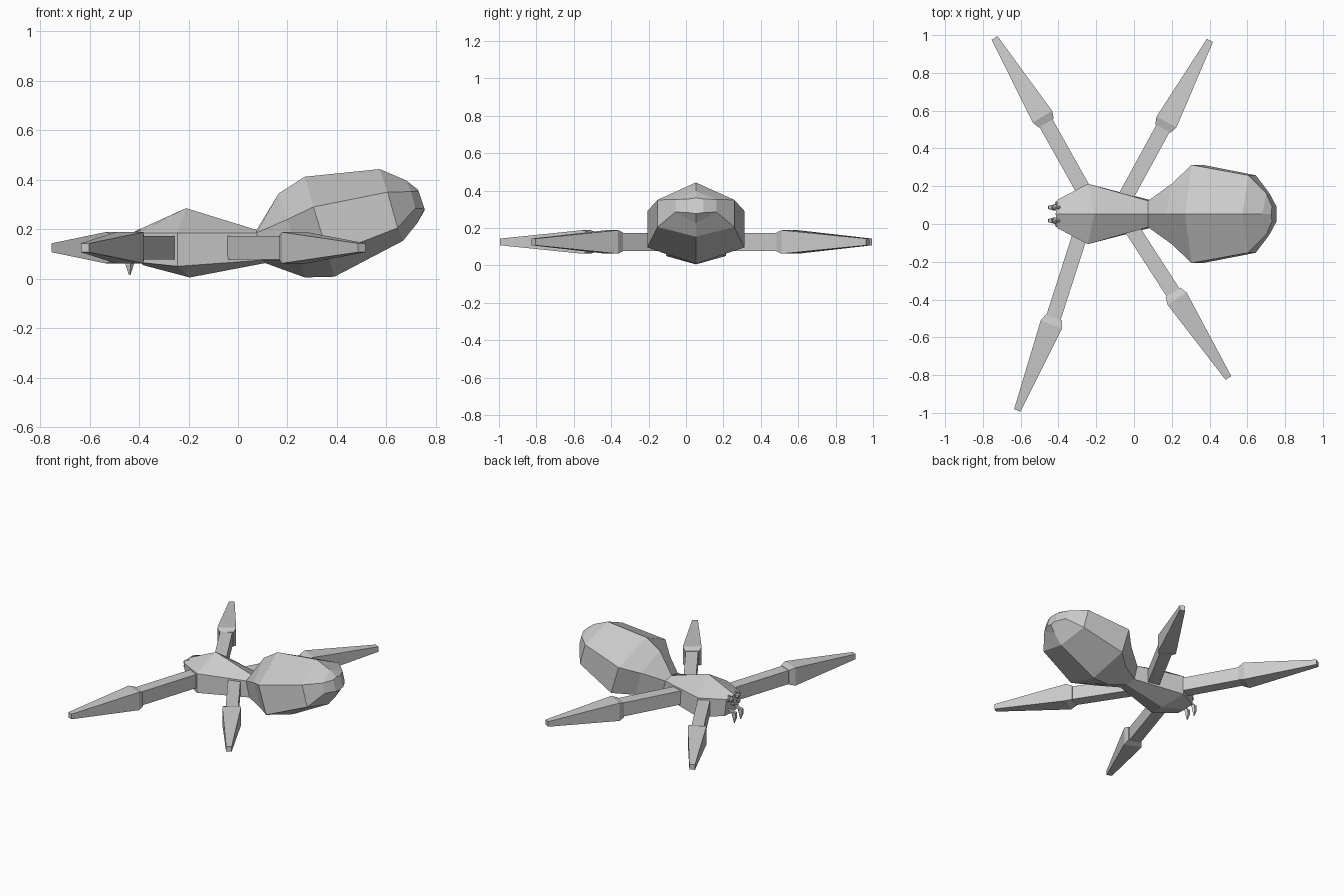
import bpy, bmesh, math
from mathutils import Vector

if "Cube" in bpy.data.objects:
    bpy.data.objects.remove(bpy.data.objects["Cube"])

CY = 0.053  # the body's plane of symmetry


def mesh_object(name, bm):
    bmesh.ops.recalc_face_normals(bm, faces=bm.faces[:])
    me = bpy.data.meshes.new(name)
    bm.to_mesh(me)
    bm.free()
    ob = bpy.data.objects.new(name, me)
    bpy.context.collection.objects.link(ob)
    return ob


def loft(bm, rings, caps=True):
    loops = [[bm.verts.new(p) for p in r] for r in rings]
    for a, b in zip(loops, loops[1:]):
        n = len(a)
        for i in range(n):
            bm.faces.new((a[i], a[(i + 1) % n], b[(i + 1) % n], b[i]))
    if caps:
        bm.faces.new(loops[0])
        bm.faces.new(loops[-1])
    return loops


def hex_ring(top, upper, lower, bottom, w):
    # ridge, two upper sides, two lower sides, keel; each given as (x, z)
    return [(top[0], CY, top[1]),
            (upper[0], CY + w, upper[1]), (lower[0], CY + w, lower[1]),
            (bottom[0], CY, bottom[1]),
            (lower[0], CY - w, lower[1]), (upper[0], CY - w, upper[1])]


# Head and thorax
bm = bmesh.new()
loft(bm, [
    hex_ring((-.415, .192), (-.405, .185), (-.39, .065), (-.385, .055), .075),
    hex_ring((-.21, .285), (-.245, .185), (-.245, .05), (-.195, .005), .16),
    hex_ring((.075, .197), (.075, .185), (.10, .075), (.11, .063), .07),
])
mesh_object("thorax", bm)

# Abdomen, with tilted rings and a small blunt end
bm = bmesh.new()
loft(bm, [
    hex_ring((.075, .197), (.075, .185), (.10, .075), (.11, .063), .07),
    hex_ring((.165, .345), (.20, .24), (.25, .075), (.27, .005), .16),
    hex_ring((.27, .412), (.305, .29), (.364, .096), (.39, .008), .26),
    hex_ring((.573, .443), (.605, .35), (.645, .205), (.667, .153), .205),
    hex_ring((.68, .397), (.70, .352), (.717, .285), (.725, .225), .11),
    hex_ring((.727, .36), (.73, .355), (.754, .282), (.754, .276), .04),
])
mesh_object("abdomen", bm)


# Legs: square thigh, flared knee and tapering shin
def leg(name, hip, knee, tip):
    hip, knee, tip = (Vector((*p, .125)) for p in (hip, knee, tip))
    d1, d2 = (knee - hip).normalized(), (tip - knee).normalized()

    def box(c, d, w, h):
        s = Vector((-d.y, d.x, 0)) * w
        u = Vector((0, 0, h))
        return [c - s - u, c + s - u, c + s + u, c - s + u]

    bm = bmesh.new()
    loft(bm, [box(hip, d1, .04, .048), box(knee, d1, .04, .048)])
    loft(bm, [box(knee - d2 * .04, d2, .046, .05),
              box(knee, d2, .06, .063),
              box(tip, d2, .018, .018)])
    mesh_object(name, bm)


leg("front_left_leg", (-.20, .06), (-.485, .568), (-.738, .985))
leg("back_left_leg", (-.09, .06), (.172, .54), (.402, .972))
leg("front_right_leg", (-.27, -.01), (-.438, -.532), (-.618, -.987))
leg("back_right_leg", (-.06, .05), (.228, -.395), (.50, -.815))

# Eyes and fangs, mirrored about the centre plane
for side, s in (("left", 1), ("right", -1)):
    for i, (x, dy, z, r) in enumerate([(-.415, .035, .172, .02), (-.405, .058, .175, .014),
                                       (-.425, .03, .14, .014), (-.40, .035, .19, .012)]):
        bm = bmesh.new()
        bmesh.ops.create_icosphere(bm, subdivisions=1, radius=r)
        bmesh.ops.translate(bm, verts=bm.verts, vec=(x, CY + s * dy, z))
        mesh_object(f"{side}_eye_{i + 1}", bm)
    bm = bmesh.new()
    rings = []
    for x, z, r in [(-.40, .10, .018), (-.435, .09, .022), (-.44, .055, .018), (-.438, .014, .003)]:
        rings.append([(x + r * math.cos(a), CY + s * .035 + r * .7 * math.sin(a), z)
                      for a in (k * math.tau / 5 for k in range(5))])
    loft(bm, rings)
    mesh_object(f"{side}_fang", bm)
